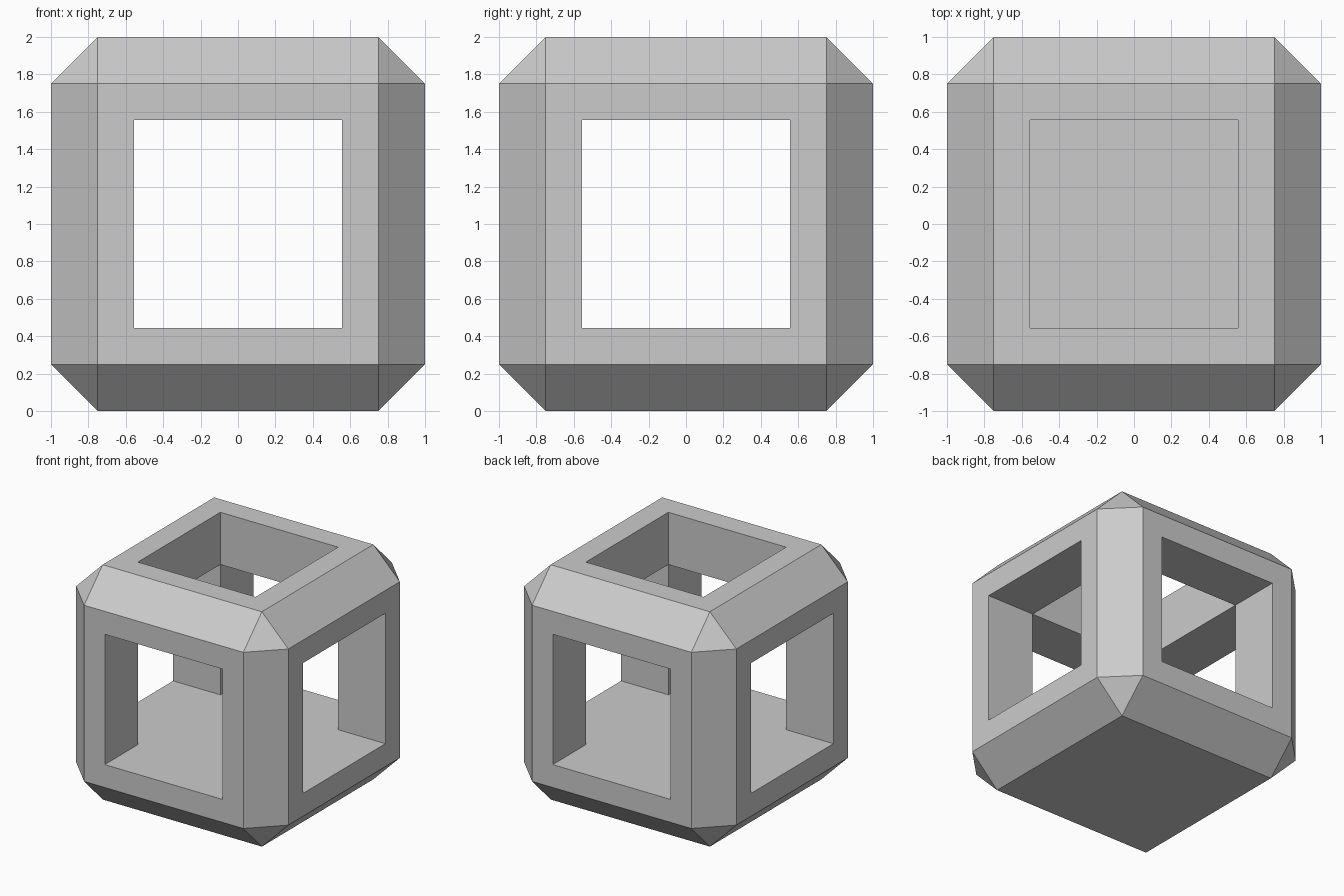
import bpy, bmesh
from mathutils import Matrix

if "Cube" in bpy.data.objects:
    bpy.data.objects.remove(bpy.data.objects["Cube"])

HOLE = 0.555      # half width of the openings
CHAMFER = 0.25


def make_object(name, bm):
    bmesh.ops.recalc_face_normals(bm, faces=bm.faces[:])
    mesh = bpy.data.meshes.new(name)
    bm.to_mesh(mesh)
    bm.free()
    obj = bpy.data.objects.new(name, mesh)
    bpy.context.collection.objects.link(obj)
    return obj


# Chamfered outer block
bm = bmesh.new()
bmesh.ops.create_cube(bm, size=2, matrix=Matrix.Translation((0, 0, 1)))
bmesh.ops.bevel(bm, geom=bm.edges[:], offset=CHAMFER, offset_type='OFFSET',
                segments=1, profile=0.5, affect='EDGES')
frame = make_object("cube_frame", bm)

# Hollow: inner cube with an arm through every side except the floor
bm = bmesh.new()
bmesh.ops.create_cube(bm, size=2 * HOLE, matrix=Matrix.Translation((0, 0, 1)))
bm.normal_update()
for face in [f for f in bm.faces if f.normal.z > -0.5]:
    direction = face.normal.copy()
    arm = bmesh.ops.extrude_discrete_faces(bm, faces=[face])["faces"][0]
    bmesh.ops.translate(bm, verts=arm.verts[:], vec=direction * 0.7)
cutter = make_object("hollow_cutter", bm)
cutter.hide_render = True

# Cut the openings and keep only the frame
mod = frame.modifiers.new("openings", 'BOOLEAN')
mod.operation = 'DIFFERENCE'
mod.solver = 'EXACT'
mod.object = cutter
bpy.context.view_layer.objects.active = frame
frame.select_set(True)
bpy.ops.object.modifier_apply(modifier=mod.name)
bpy.data.objects.remove(cutter)
